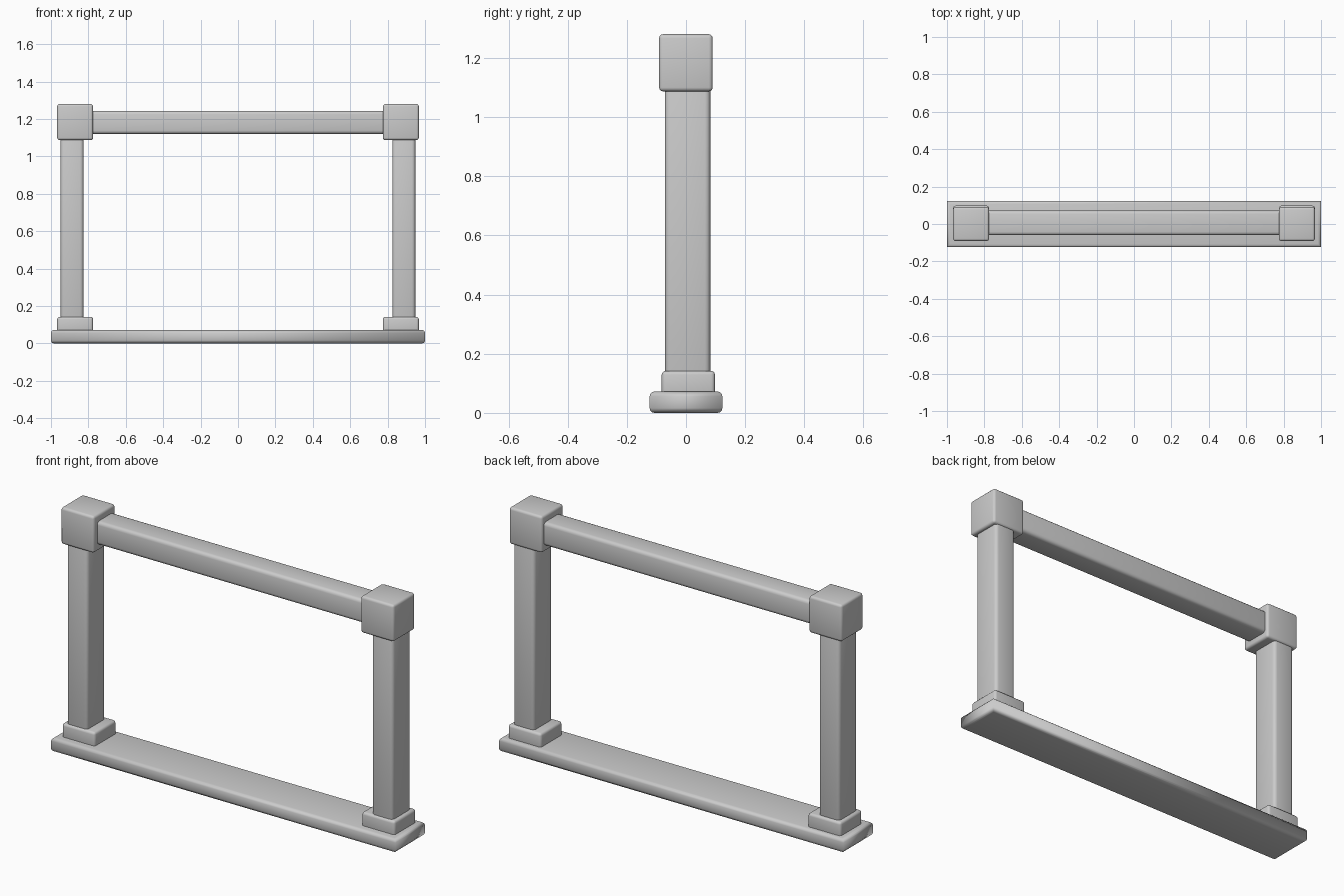
import bpy, bmesh
from mathutils import Vector

if "Cube" in bpy.data.objects:
    bpy.data.objects.remove(bpy.data.objects["Cube"])


def box(name, x, y, z, bevel, skip_vertical=False, skip_x=False):
    """Rounded smooth box between (min, max) ranges."""
    lo = Vector((x[0], y[0], z[0]))
    hi = Vector((x[1], y[1], z[1]))
    bm = bmesh.new()
    bmesh.ops.create_cube(bm, size=1)
    for v in bm.verts:
        v.co = Vector([(lo[i] + hi[i]) / 2 + v.co[i] * (hi[i] - lo[i]) for i in range(3)])
    edges = []
    for e in bm.edges:
        d = (e.verts[0].co - e.verts[1].co).normalized()
        if skip_vertical and abs(d.z) > 0.9:
            continue
        edges.append(e)
    bmesh.ops.bevel(bm, geom=edges, offset=bevel, segments=3, profile=0.5,
                    affect='EDGES', clamp_overlap=True)
    for f in bm.faces:
        f.smooth = True
    me = bpy.data.meshes.new(name)
    bm.to_mesh(me)
    bm.free()
    ob = bpy.data.objects.new(name, me)
    bpy.context.collection.objects.link(ob)
    return ob


def pair(name, x, y, z, bevel):
    """Box on the right side, mirrored to the left."""
    for side, s in (("right", 1), ("left", -1)):
        box(f"{side}_{name}", sorted((s * x[0], s * x[1])), y, z, bevel)


# Long base plank
box("base", (-1, 1), (-0.123, 0.123), (0, 0.072), 0.016, skip_vertical=True)

# Feet, posts and corner caps
pair("foot", (0.775, 0.967), (-0.082, 0.098), (0.05, 0.142), 0.013)
pair("post", (0.826, 0.948), (-0.071, 0.082), (0.10, 1.12), 0.018)
pair("cap", (0.775, 0.967), (-0.091, 0.090), (1.087, 1.28), 0.013)

# Top rail
box("top_rail", (-0.82, 0.82), (-0.060, 0.072), (1.12, 1.243), 0.018)
